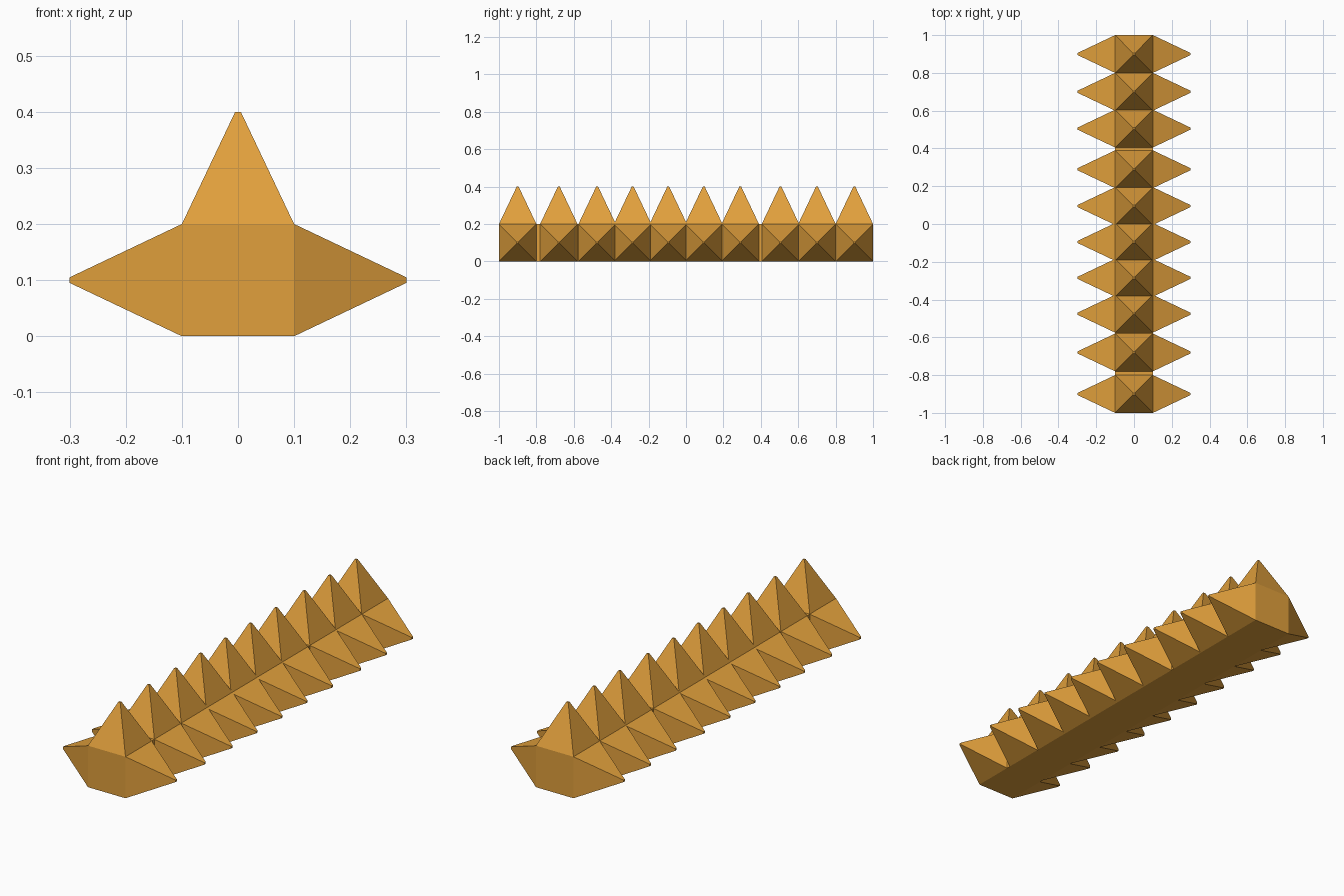
import bpy, math
from mathutils import Matrix, Vector

if "Cube" in bpy.data.objects:
    bpy.data.objects.remove(bpy.data.objects["Cube"])

gold = bpy.data.materials.new("golden orange")
gold.diffuse_color = (0.75, 0.35, 0.045, 1)
gold.use_nodes = True
gold.node_tree.nodes["Principled BSDF"].inputs["Base Color"].default_value = gold.diffuse_color

# Slightly uneven spacing of the spike rings along the bar
RING_Y = [-0.9, -0.68, -0.475, -0.285, -0.095, 0.095, 0.29, 0.505, 0.70, 0.9]
HALF, LENGTH, TIP = 0.1, 0.2, 0.005


def add_mesh(name, verts, faces):
    mesh = bpy.data.meshes.new(name)
    mesh.from_pydata(verts, [], faces)
    mesh.materials.append(gold)
    obj = bpy.data.objects.new(name, mesh)
    bpy.context.collection.objects.link(obj)
    return obj


def square(h, z):
    return [Vector(p) for p in ((-h, -h, z), (h, -h, z), (h, h, z), (-h, h, z))]


# Square core bar
bpy.ops.mesh.primitive_cube_add(size=1, location=(0, 0, HALF))
bar = bpy.context.object
bar.name = "core_bar"
bar.scale = (2 * HALF, 2, 2 * HALF)
bar.data.materials.append(gold)

# Blunt four-sided spikes on the left, top and right of the bar
SIDES = [(4 * i + 0, (i + 1) % 4, (i + 1) % 4 + 4, i + 4) for i in range(4)]
faces = [(i, (i + 1) % 4, (i + 1) % 4 + 4, i + 4) for i in range(4)] + [(4, 5, 6, 7)]
for side, angle in (("top", 0), ("right", 90), ("left", -90)):
    turn = Matrix.Rotation(math.radians(angle), 4, 'Y')
    for n, y in enumerate(RING_Y):
        place = Matrix.Translation((0, y, HALF)) @ turn
        height = HALF + (0.2)
        reach = HALF + LENGTH if side == "top" else 0.3
        pts = square(HALF, HALF) + square(TIP, reach)
        add_mesh(f"{side}_spike_{n + 1}", [place @ p for p in pts], faces)
